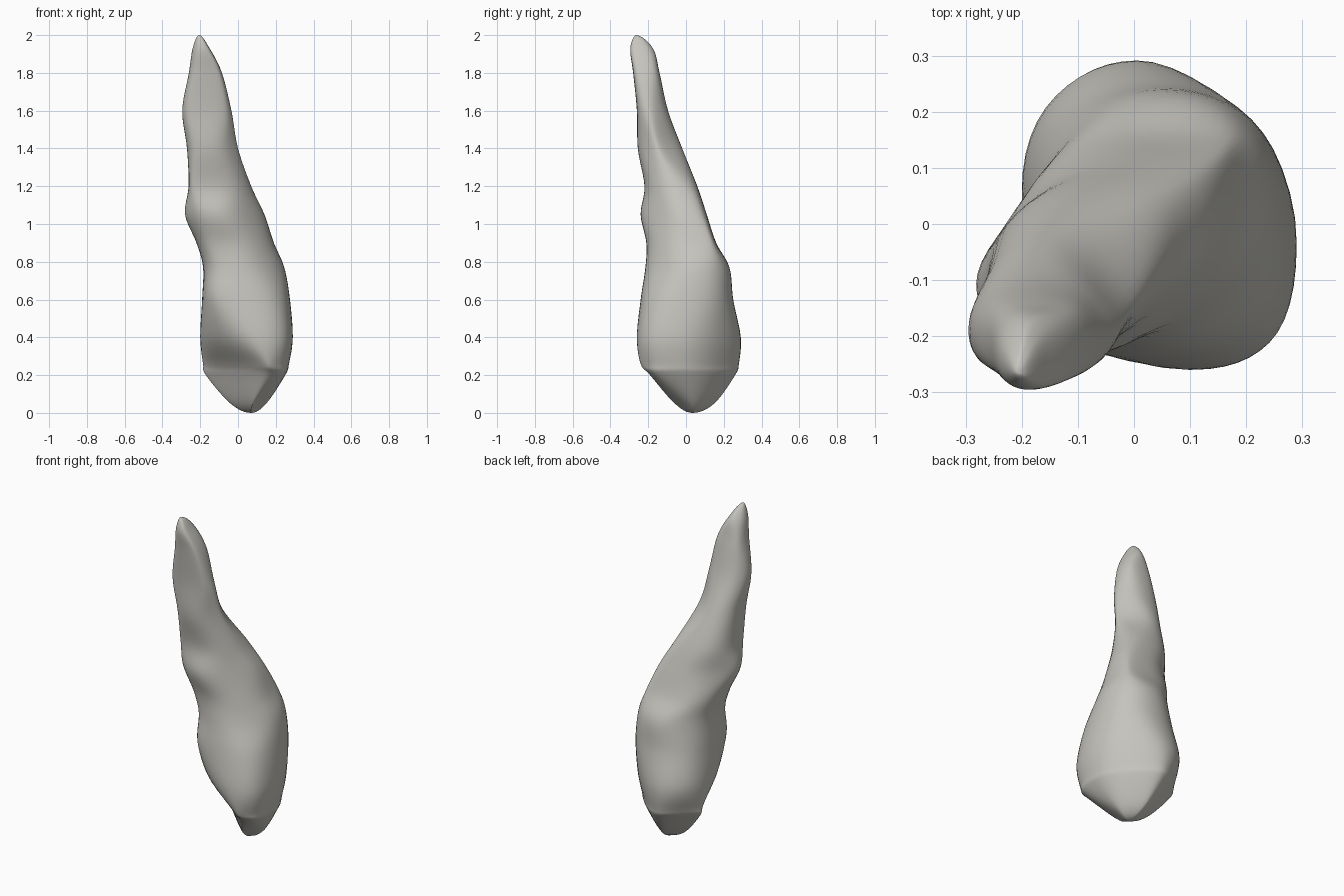
import bpy, bmesh, math
from mathutils import Vector

cube = bpy.data.objects.get("Cube")
if cube:
    bpy.data.objects.remove(cube, do_unlink=True)

STEPS = 6      # rings between two levels
ARC = 6        # points on each of the eight arcs of a ring
R = math.sqrt(0.5)


def pole(z, x, y):
    """A closed end: every extent shrinks to one point."""
    u, w = (x + y) * R, (y - x) * R
    return [z, x, x, y, y, u, u, w, w]


# Height, then lowest and highest extent along x, y and both diagonals
levels = [
    pole(0, .07, .035),
    [.05, -.04, .15, -.06, .15, .01, .15, -.10, .08],
    [.2, -.17, .25, -.19, .26, -.05, .23, -.27, .2],
    [.26, -.185, .27, -.24, .28, -.08, .245, -.30, .23],
    [.4, -.2, .29, -.26, .29, -.18, .27, -.32, .26],
    [.6, -.19, .275, -.24, .25, -.235, .28, -.28, .22],
    [.77, -.185, .245, -.215, .23, -.225, .265, -.215, .19],
    [.9, -.22, .19, -.21, .16, -.25, .22, -.18, .18],
    [1.05, -.28, .14, -.24, .11, -.305, .145, -.15, .16],
    [1.2, -.262, .07, -.22, .06, -.32, .05, -.13, .16],
    [1.4, -.27, 0, -.255, -.02, -.34, -.09, -.12, .13],
    [1.6, -.295, -.035, -.26, -.095, -.366, -.145, -.13, .1],
    [1.8, -.26, -.085, -.28, -.14, -.36, -.185, -.12, .06],
    [1.93, -.24, -.15, -.295, -.175, -.358, -.25, -.09, .02],
    pole(2, -.207, -.265),
]


def mirrored(end, near):
    """Level past a pole, so that the end closes round."""
    return [near[0]] + [2 * e - n for e, n in zip(end[1:], near[1:])]


def spline(a, b, c, d, t):
    return [q + t / 2 * (r - p + t * (2 * p - 5 * q + 4 * r - s
            + t * (3 * (q - r) + s - p))) for p, q, r, s in zip(a, b, c, d)]


def ring(level):
    """Smooth outline that touches all eight extents."""
    z, x0, x1, y0, y1, u0, u1, w0, w1 = level
    reach = [x1, u1, y1, w1, -x0, -u0, -y0, -w0]
    corners = []
    for i, a in enumerate(reach):
        b = reach[(i + 1) % 8]
        angle = i * math.pi / 4
        n = Vector((math.cos(angle), math.sin(angle), 0))
        side = Vector((-n.y, n.x, 0))
        corners.append(n * a + side * (b - a * R) / R)
    points = []
    for i, c in enumerate(corners):
        start = (corners[i - 1] + c) / 2
        end = (c + corners[(i + 1) % 8]) / 2
        for k in range(ARC):
            t = k / ARC
            p = start * (1 - t) ** 2 + c * 2 * t * (1 - t) + end * t * t
            points.append(Vector((p.x, p.y, z)))
    return points


# Loft the rings from the rounded base to the tip
padded = [mirrored(levels[0], levels[1])] + levels + [mirrored(levels[-1], levels[-2])]
bm = bmesh.new()
rings = []
for i in range(len(levels) - 1):
    for k in range(STEPS):
        if i + k:
            row = spline(*padded[i:i + 4], k / STEPS)
            rings.append([bm.verts.new(p) for p in ring(row)])

count = 8 * ARC
for low, high in zip(rings, rings[1:]):
    for j in range(count):
        n = (j + 1) % count
        bm.faces.new((low[j], low[n], high[n], high[j]))
for end, loop in ((levels[0], rings[0]), (levels[-1], rings[-1])):
    tip = bm.verts.new((end[1], end[3], end[0]))
    for j in range(count):
        bm.faces.new((loop[j], loop[(j + 1) % count], tip))
bmesh.ops.recalc_face_normals(bm, faces=bm.faces)
for face in bm.faces:
    face.smooth = True

mesh = bpy.data.meshes.new("curved_horn")
bm.to_mesh(mesh)
bm.free()
horn = bpy.data.objects.new("curved_horn", mesh)
bpy.context.collection.objects.link(horn)

# One warm grey for the whole body
mat = bpy.data.materials.new("warm_grey")
mat.use_nodes = True
colour = (.56, .55, .51, 1)
mat.diffuse_color = colour
mat.node_tree.nodes["Principled BSDF"].inputs["Base Color"].default_value = colour
mesh.materials.append(mat)
